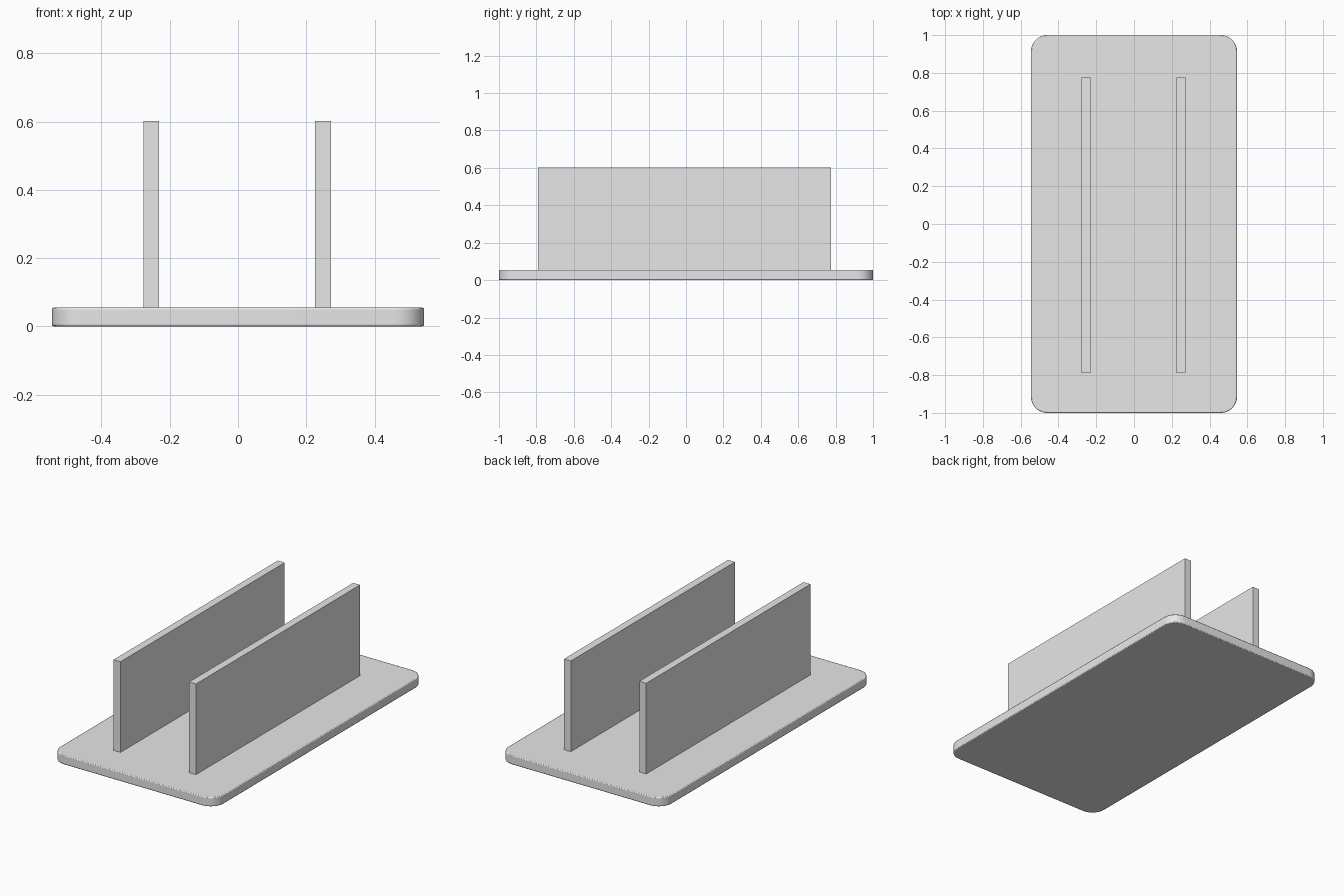
import bpy
import bmesh
from math import radians

cube = bpy.data.objects.get("Cube")
if cube:
    bpy.data.objects.remove(cube, do_unlink=True)

# Single neutral grey
grey = bpy.data.materials.new("light grey")
grey.use_nodes = True
colour = (0.8, 0.8, 0.8, 1)
grey.diffuse_color = colour
grey.node_tree.nodes["Principled BSDF"].inputs["Base Color"].default_value = colour


def box(name, low, high, corner=0.0):
    """Box between two corners, with optionally rounded upright edges."""
    bm = bmesh.new()
    bmesh.ops.create_cube(bm, size=1)
    for v in bm.verts:
        v.co = [h if c > 0 else l for c, l, h in zip(v.co, low, high)]
    if corner:
        upright = [e for e in bm.edges
                   if abs(e.verts[0].co.z - e.verts[1].co.z) > 0.01]
        bmesh.ops.bevel(bm, geom=upright, offset=corner, segments=10,
                        profile=0.5, affect='EDGES')
    bmesh.ops.recalc_face_normals(bm, faces=bm.faces)
    mesh = bpy.data.meshes.new(name)
    bm.to_mesh(mesh)
    bm.free()
    mesh.materials.append(grey)
    obj = bpy.data.objects.new(name, mesh)
    bpy.context.collection.objects.link(obj)
    return obj


# Base plate with rounded corners and softened rims
base = box("base_plate", (-0.545, -1, 0), (0.545, 1, 0.055), corner=0.085)
rim = base.modifiers.new("soft_rim", 'BEVEL')
rim.width = 0.005
rim.segments = 2
rim.limit_method = 'ANGLE'
rim.angle_limit = radians(50)
bpy.ops.object.select_all(action='DESELECT')
base.select_set(True)
bpy.context.view_layer.objects.active = base
bpy.ops.object.shade_smooth_by_angle(angle=radians(30))

# Two upright walls, seated slightly into the plate
for name, x in (("right_wall", -0.254), ("left_wall", 0.249)):
    box(name, (x - 0.023, -0.79, 0.045), (x + 0.023, 0.775, 0.602))
